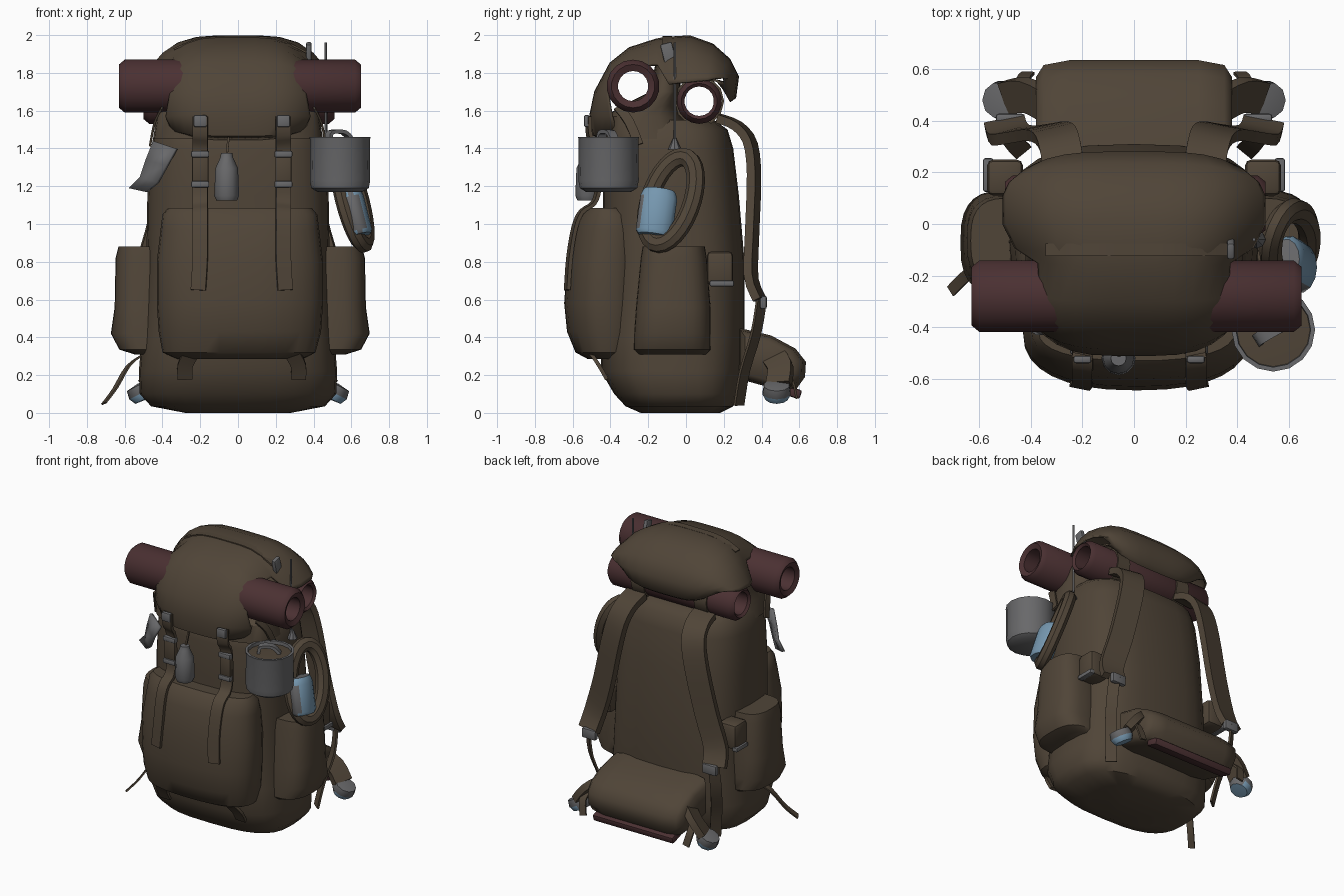
import bpy, bmesh, math
from mathutils import Vector, Matrix

if "Cube" in bpy.data.objects:
    bpy.data.objects.remove(bpy.data.objects["Cube"])


def mat(name, rgb):
    m = bpy.data.materials.new(name)
    m.diffuse_color = (*rgb, 1)
    m.use_nodes = True
    m.node_tree.nodes["Principled BSDF"].inputs["Base Color"].default_value = m.diffuse_color
    return m


CANVAS = mat("brown_canvas", (0.080, 0.059, 0.039))
RED = mat("dark_red_fabric", (0.070, 0.030, 0.032))
METAL = mat("grey_metal", (0.14, 0.14, 0.145))
BLUE = mat("light_blue", (0.18, 0.31, 0.43))


def finish(name, bm, m, angle=40):
    bmesh.ops.remove_doubles(bm, verts=bm.verts, dist=1e-5)
    bmesh.ops.recalc_face_normals(bm, faces=bm.faces)
    me = bpy.data.meshes.new(name)
    bm.to_mesh(me)
    bm.free()
    me.materials.append(m)
    ob = bpy.data.objects.new(name, me)
    bpy.context.collection.objects.link(ob)
    bpy.context.view_layer.objects.active = ob
    bpy.ops.object.select_all(action='DESELECT')
    ob.select_set(True)
    bpy.ops.object.shade_smooth_by_angle(angle=math.radians(angle))
    return ob


def paint(ob, m, test):
    """Give a second colour to the faces whose normal passes the test."""
    ob.data.materials.append(m)
    for p in ob.data.polygons:
        if test(p.normal):
            p.material_index = 1


def skin(bm, rings, wrap_u=True, wrap_v=False, caps=False):
    """Join rows of points into quads."""
    vs = [[bm.verts.new(p) for p in r] for r in rings]
    n = len(vs[0])
    for i in range(len(vs) - (0 if wrap_v else 1)):
        a, b = vs[i], vs[(i + 1) % len(vs)]
        for j in range(n - (0 if wrap_u else 1)):
            k = (j + 1) % n
            bm.faces.new((a[j], a[k], b[k], b[j]))
    if caps:
        bm.faces.new(vs[0])
        bm.faces.new(vs[-1])


def loft(name, rings, m, power=3, segs=28):
    """Rounded rectangles stacked in z: (z, x0, x1, y0, y1)."""
    def bend(v):
        return math.copysign(abs(v) ** (2 / power), v)
    rows = []
    for z, x0, x1, y0, y1 in rings:
        rows.append([((x0 + x1) / 2 + (x1 - x0) / 2 * bend(math.cos(a)),
                      (y0 + y1) / 2 + (y1 - y0) / 2 * bend(math.sin(a)), z)
                     for a in (math.tau * i / segs for i in range(segs))])
    bm = bmesh.new()
    skin(bm, rows, caps=True)
    return finish(name, bm, m)


def lathe(name, prof, origin, axis, m, segs=16, squash=1, closed=False):
    """Spin (radius, height) points about an axis."""
    q = Vector((0, 0, 1)).rotation_difference(Vector(axis))
    rows = [[q @ Vector((r * squash * math.cos(math.tau * i / segs), r * math.sin(math.tau * i / segs), h))
             + Vector(origin) for i in range(segs)] for r, h in prof]
    bm = bmesh.new()
    skin(bm, rows, wrap_v=closed)
    return finish(name, bm, m)


def sweep(name, pts, side, w, t, m, sides=4, closed=False, steps=3):
    """Strap or tube along a smoothed path; side is the width direction."""
    P = [Vector(p) for p in pts]
    n = len(P)
    path = []
    for i in range(n if closed else n - 1):
        g = [P[(i + d) % n] if closed else P[min(max(i + d, 0), n - 1)] for d in (-1, 0, 1, 2)]
        for s in range(steps):
            u = s / steps
            path.append(0.5 * (2 * g[1] + (g[2] - g[0]) * u + (2 * g[0] - 5 * g[1] + 4 * g[2] - g[3]) * u * u
                               + (3 * g[1] - g[0] - 3 * g[2] + g[3]) * u ** 3))
    if not closed:
        path.append(P[-1])
    rows = []
    k = math.sqrt(2) if sides == 4 else 1
    for i, p in enumerate(path):
        a = path[i - 1] if (closed or i) else p
        b = path[(i + 1) % len(path)] if (closed or i < len(path) - 1) else p
        tan = (b - a).normalized()
        s = Vector(side)
        s = (s - tan * s.dot(tan)).normalized()
        nor = tan.cross(s)
        rows.append([p + s * (w / 2 * k * math.cos(c)) + nor * (t / 2 * k * math.sin(c))
                     for c in (math.tau * (j + 0.5) / sides for j in range(sides))])
    bm = bmesh.new()
    skin(bm, rows, wrap_v=closed, caps=not closed)
    return finish(name, bm, m)


def box(name, c, size, m, bevel=0.01, tilt=0):
    bm = bmesh.new()
    bmesh.ops.create_cube(bm, size=1, matrix=Matrix.Translation(c) @ Matrix.Rotation(tilt, 4, 'X')
                          @ Matrix.Diagonal((*size, 1)))
    bmesh.ops.bevel(bm, geom=bm.edges[:], offset=bevel, segments=2, affect='EDGES', profile=0.5)
    return finish(name, bm, m)


# Main sack and the collar under the lid
loft("main_body", [(0.0, -.28, .28, -.24, .18), (.035, -.46, .46, -.32, .25), (.10, -.52, .52, -.38, .28),
                   (.22, -.525, .525, -.45, .30), (.4, -.51, .51, -.45, .31), (.8, -.485, .485, -.44, .31),
                   (1.15, -.48, .48, -.44, .28), (1.4, -.46, .46, -.44, .25), (1.5, -.44, .44, -.42, .22),
                   (1.55, -.40, .40, -.38, .15)], CANVAS, 3)
loft("collar", [(1.45, -.45, .45, -.44, .05), (1.57, -.43, .43, -.43, -.01), (1.625, -.42, .42, -.34, -.03),
                (1.70, -.42, .42, -.19, -.03), (1.86, -.37, .37, -.16, -.03)], CANVAS)

# Front pocket
loft("front_pocket", [(.285, -.32, .34, -.52, -.30), (.32, -.40, .41, -.585, -.24), (.43, -.42, .44, -.63, -.2),
                      (.58, -.43, .45, -.645, -.2), (.8, -.43, .45, -.63, -.2), (.97, -.41, .43, -.60, -.2),
                      (1.05, -.40, .42, -.565, -.24), (1.085, -.37, .39, -.53, -.3)], CANVAS, 2.4, 32)

# Lid: draped shell, each row gives centre y, z, half width, edge y, z
LID = [(-.44, 1.45, .30, -.37, 1.49), (-.49, 1.47, .35, -.37, 1.50), (-.505, 1.58, .38, -.39, 1.57),
       (-.48, 1.70, .36, -.41, 1.68), (-.40, 1.85, .36, -.36, 1.79), (-.30, 1.93, .36, -.28, 1.84),
       (-.16, 1.975, .37, -.15, 1.84), (-.11, 1.985, .46, -.09, 1.74), (.02, 1.993, .505, .0, 1.75),
       (.14, 1.95, .505, .11, 1.76), (.23, 1.87, .48, .16, 1.77), (.275, 1.78, .43, .20, 1.77),
       (.26, 1.67, .37, .20, 1.75), (.235, 1.65, .36, .18, 1.75), (.20, 1.75, .36, .16, 1.76),
       (.08, 1.78, .38, .08, 1.77)]
rows = []
for y, z, hw, ey, ez in LID:
    row = []
    for i in range(15):
        s = math.sin((i / 7 - 1) * math.pi / 2)
        k = abs(s) ** 4
        row.append((hw * s, y + (ey - y) * k, z + (ez - z) * k))
    rows.append(row)
bm = bmesh.new()
skin(bm, rows, wrap_u=False)
lid = finish("lid", bm, CANVAS, 60)
sol = lid.modifiers.new("thickness", 'SOLIDIFY')
sol.thickness, sol.offset = 0.012, 0
sweep("lid_seam_strap", [(-.34, -.10, 1.925), (-.2, -.10, 1.98), (0, -.10, 1.989), (.2, -.10, 1.98),
                         (.36, -.10, 1.91)], (0, 1, 0), .05, .01, CANVAS)
box("lid_buckle", (.375, -.09, 1.89), (.03, .065, .14), METAL, tilt=.25)

# Hollow bedrolls
for name, y, z, r, hole, x0, x1 in (("front_bedroll", -.28, 1.73, .14, .08, -.63, .65),
                                    ("back_bedroll", .07, 1.65, .12, .078, -.50, .51)):
    lathe(name, [(hole, x0 + .015), (r - .025, x0), (r, x0 + .03), (r, x1 - .03), (r - .025, x1),
                 (hole, x1 - .015)], (0, y, z), (1, 0, 0), RED, 18, closed=True)

for sx, tag in ((-1, "left"), (1, "right")):
    # Side pockets
    def side(z, x0, x1, y0, y1):
        a, b = sorted((sx * x0, sx * x1 + .012))
        return z, a, b, y0, y1
    loft(tag + "_side_pocket", [side(.31, .34, .56, -.25, .11), side(.335, .32, .64, -.275, .13),
                                side(.42, .32, .685, -.275, .13), side(.56, .32, .665, -.265, .13),
                                side(.82, .32, .66, -.24, .11), side(.88, .34, .645, -.23, .10)], CANVAS, 2.8)
    box(tag + "_small_pocket", (sx * .50, .18, .765), (.14, .14, .18), CANVAS, .025)
    box(tag + "_small_pocket_bar", (sx * .565, .19, .685), (.04, .13, .03), METAL, .008)

    # Shoulder strap with lower webbing
    sweep(tag + "_shoulder_strap", [(sx * .27, .17, 1.56), (sx * .28, .27, 1.52), (sx * .30, .34, 1.43),
                                    (sx * .34, .36, 1.25), (sx * .41, .35, .95), (sx * .48, .345, .72),
                                    (sx * .50, .39, .60)], (1, -.2 * sx, 0), .16, .045, CANVAS)
    box(tag + "_strap_buckle", (sx * .48, .41, .585), (.11, .035, .07), METAL)
    sweep(tag + "_strap_webbing", [(sx * .50, .40, .60), (sx * .50, .37, .42), (sx * .46, .31, .22),
                                   (sx * .43, .28, .04)], (1, -.8 * sx, 0), .075, .014, CANVAS)
    sweep(tag + "_roll_band", [(sx * .25, .07 + .126 * math.cos(a), 1.65 + .126 * math.sin(a))
                               for a in (math.tau * i / 12 for i in range(12))],
          (1, 0, 0), .10, .012, CANVAS, closed=True, steps=1)

    # Hip belt wing with end cap
    sweep(tag + "_hip_wing", [(sx * .34, .46, .30), (sx * .42, .50, .24), (sx * .49, .49, .15)],
          (0, 1, .5), .13, .05, CANVAS)
    cap = lathe(tag + "_hip_cap", [(0, -.05), (.06, -.045), (.078, -.01), (.07, .035), (0, .045)],
                (sx * .51, .48, .115), (sx * .4, 0, .8), METAL, 10)
    paint(cap, BLUE, lambda n: n.z < -.35)
    sweep(tag + "_hip_tail", [(sx * .42, .50, .24), (sx * .43, .56, .18), (sx * .41, .585, .08)],
          (1, 0, 0), .05, .012, CANVAS)

    # Front closing strap and buckles
    x = .02 + sx * .22
    sweep(tag + "_front_strap", [(x, -.515, 1.57), (x, -.512, 1.47), (x, -.475, 1.40), (x, -.465, 1.2),
                                 (x, -.49, 1.11), (x, -.553, 1.065), (x, -.590, .98), (x, -.617, .82),
                                 (x + sx * .01, -.629, .65)], (1, .2 * sx, 0), .08, .02, CANVAS)
    box(tag + "_lid_clip", (x, -.525, 1.545), (.07, .03, .065), METAL)
    for z in (1.37, 1.21):
        box(tag + "_strap_clip", (x, -.485, z), (.095, .04, .035), METAL, .008)
    box(tag + "_strap_pad", (x, -.48, 1.29), (.085, .03, .15), CANVAS, .008)
    sweep(tag + "_lower_tab", [(.02 + sx * .27, -.50, .31), (.02 + sx * .30, -.46, .25), (.02 + sx * .30, -.42, .18)],
          (1, 0, 0), .08, .02, CANVAS)

# Lumbar pad with red lining
prof = [(.28, .45), (.45, .41), (.58, .34), (.635, .27), (.63, .19), (.58, .12), (.46, .13), (.28, .18)]
bm = bmesh.new()
skin(bm, [[(x, .40 + (y - .40) * k, .28 + (z - .28) * k) for y, z in prof]
          for x, k in ((-.38, .72), (-.35, .92), (-.25, 1), (.25, 1), (.35, .92), (.38, .72))], caps=True)
finish("lumbar_pad", bm, CANVAS, 50)
box("lumbar_lining", (0, .56, .11), (.64, .10, .05), RED, .012, -.3)

# Cooking pot hung on the right
lathe("pot", [(0, 0), (.12, 0), (.152, .02), (.16, .06), (.158, .275), (.162, .29), (.145, .29), (.142, .26)],
      (.54, -.41, 1.17), (0, 0, 1), METAL, 16)
lathe("pot_inside", [(0, .012), (.15, 0), (.15, -.01)], (.54, -.41, 1.437), (0, 0, 1), CANVAS, 16)
sweep("pot_handle", [(.48, -.45, 1.44), (.49, -.44, 1.485), (.56, -.40, 1.485), (.60, -.38, 1.44)],
      (-.5, .8, 0), .05, .02, METAL)

# Small flask on the front
lathe("flask", [(0, 0), (.055, 0), (.066, .025), (.06, .17), (.035, .225), (.03, .25), (0, .25)],
      (-.06, -.52, 1.125), (0, 0, 1), METAL, 12)
sweep("flask_cord", [(-.06, -.51, 1.36), (-.05, -.49, 1.46)], (1, 0, 0), .012, .012, CANVAS)

# Padded loop and bottle on the right side
loop = []
for i in range(14):
    a = math.tau * i / 14
    u, v = .115 * math.cos(a), .23 * math.sin(a)
    z = 1.125 + v - .03 * u
    loop.append((.605 - .25 * v + .42 * u, -.08 + u + .28 * v, z))
sweep("side_loop", loop, (1, -.42, .3), .085, .10, CANVAS, 8, True, 2)
bottle = lathe("bottle", [(0, -.125), (.085, -.125), (.10, -.105), (.10, .08), (.09, .11), (.08, .125), (0, .13)],
               (.62, -.155, 1.06), (-.25, .14, 1), BLUE, 14, .66)
paint(bottle, METAL, lambda n: n.y < -.78 or n.z > .8)

# Thin rod on the right, hanging cloth on the left
lathe("rod", [(0, 0), (.008, 0), (.007, .54), (0, .54)], (.465, -.06, 1.42), (0, 0, 1), METAL, 6)
lathe("rod_ring", [(0, 0), (.035, .0), (.008, .06), (0, .06)], (.475, -.06, 1.395), (0, 0, 1), METAL, 8)
bm = bmesh.new()
skin(bm, [[(-.33, -.43, 1.40), (-.45, -.36, 1.44)], [(-.38, -.43, 1.31), (-.49, -.34, 1.34)],
          [(-.43, -.40, 1.22), (-.52, -.32, 1.25)], [(-.49, -.35, 1.17), (-.58, -.30, 1.19)]], wrap_u=False)
finish("hanging_cloth", bm, METAL).modifiers.new("thickness", 'SOLIDIFY').thickness = .02

# Loose strap tails
sweep("left_strap_tail", [(-.50, -.10, .31), (-.58, -.14, .25), (-.65, -.20, .13), (-.71, -.26, .05)],
      (.5, -.6, .3), .045, .01, CANVAS)
for s in (-1, 1):
    sweep("upper_side_strap", [(s * .40, -.36, 1.62), (s * .44, -.30, 1.54), (s * .465, -.25, 1.42)],
          (0, 1, 0), .05, .012, CANVAS)
